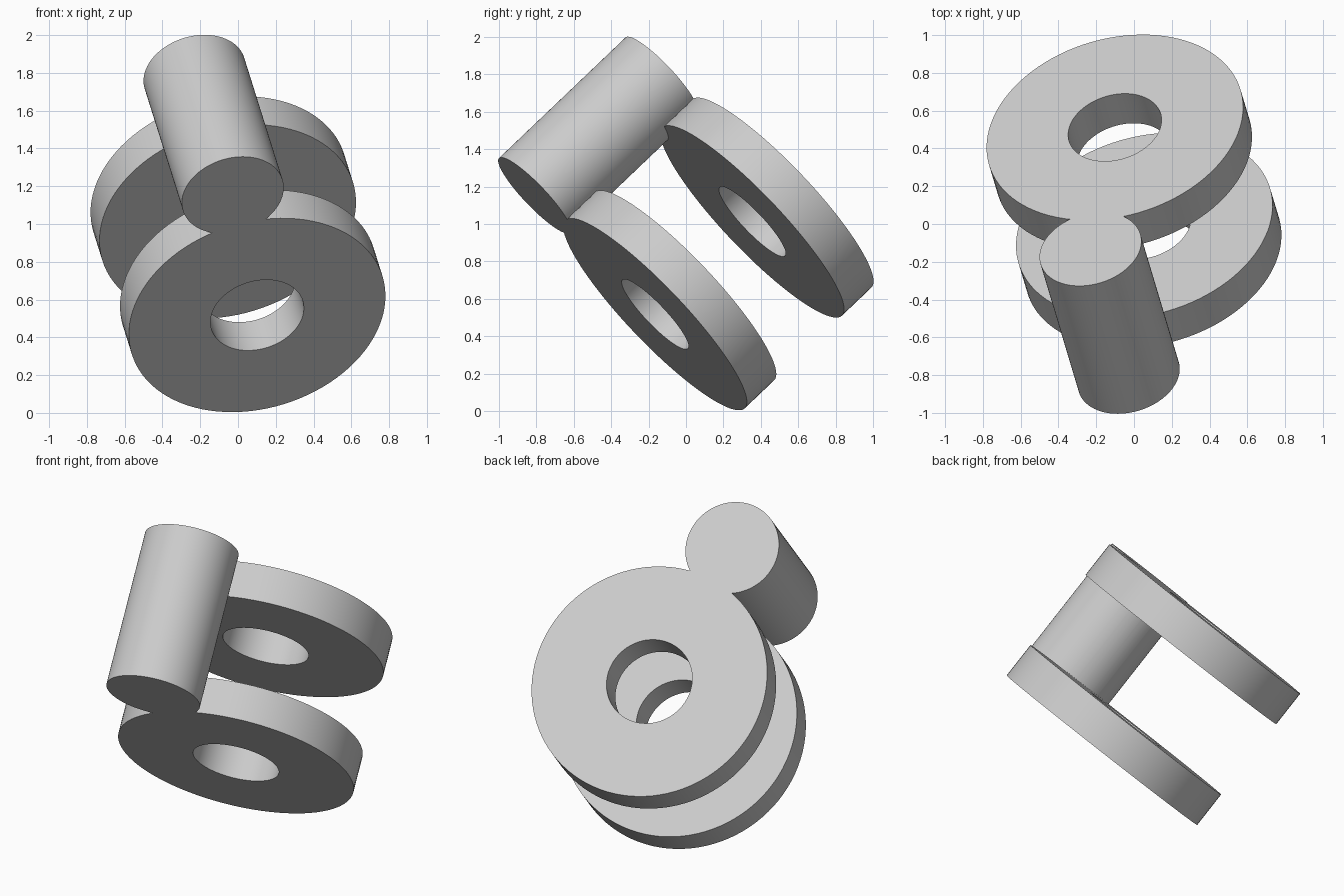
import bpy
import bmesh
from math import pi, cos, sin
from mathutils import Matrix, Vector

cube = bpy.data.objects.get("Cube")
if cube:
    bpy.data.objects.remove(cube, do_unlink=True)

SPAN, THICK = 0.957, 0.222            # overall length along the pin, disc thickness
DISC_R, HOLE_R, PIN_R = 0.695, 0.253, 0.276
SEGMENTS = 96

# Single grey material
grey = bpy.data.materials.new("plain_grey")
grey.use_nodes = True
colour = (0.6, 0.6, 0.6, 1)
grey.diffuse_color = colour
grey.node_tree.nodes["Principled BSDF"].inputs["Base Color"].default_value = colour

# Tilted frame: z runs along the pin, x points from disc centre to pin centre
disc_mid = Vector((0, 0.173, 0.84))
to_pin = Vector((-0.13, -0.641, 0.638))
axis = Vector((-0.212, 0.707, 0.674)).normalized()
side = (to_pin - axis * to_pin.dot(axis)).normalized()
frame = Matrix((side, axis.cross(side), axis)).transposed().to_4x4()
frame.translation = disc_mid


def make_round(name, x, z0, z1, outer, inner=0):
    """Solid cylinder, or a ring when an inner radius is given."""
    bm = bmesh.new()

    def loop(r, z):
        turns = [2 * pi * i / SEGMENTS for i in range(SEGMENTS)]
        return [bm.verts.new((x + r * cos(a), r * sin(a), z)) for a in turns]

    def bridge(a, b):
        for i in range(SEGMENTS):
            j = (i + 1) % SEGMENTS
            bm.faces.new((a[i], a[j], b[j], b[i]))

    low, high = loop(outer, z0), loop(outer, z1)
    bridge(low, high)
    if inner:
        low_in, high_in = loop(inner, z0), loop(inner, z1)
        bridge(high, high_in)
        bridge(high_in, low_in)
        bridge(low_in, low)
    else:
        bm.faces.new(high)
        bm.faces.new(low[::-1])
    bmesh.ops.recalc_face_normals(bm, faces=bm.faces)
    mesh = bpy.data.meshes.new(name)
    bm.to_mesh(mesh)
    bm.free()
    mesh.materials.append(grey)
    obj = bpy.data.objects.new(name, mesh)
    bpy.context.collection.objects.link(obj)
    obj.matrix_world = frame
    return obj


# Pin and the two pierced discs, flush with the pin ends
half = SPAN / 2
pin = make_round("pin_with_discs", to_pin.dot(side), -half, half, PIN_R)
discs = [
    make_round("front_disc", 0, -half, THICK - half, DISC_R, HOLE_R),
    make_round("rear_disc", 0, half - THICK, half, DISC_R, HOLE_R),
]

# Fuse into one solid
bpy.ops.object.select_all(action="DESELECT")
bpy.context.view_layer.objects.active = pin
pin.select_set(True)
for disc in discs:
    union = pin.modifiers.new("fuse", "BOOLEAN")
    union.operation = "UNION"
    union.solver = "EXACT"
    union.object = disc
    bpy.ops.object.modifier_apply(modifier=union.name)
    bpy.data.objects.remove(disc, do_unlink=True)

bpy.ops.object.shade_smooth_by_angle(angle=pi / 6)
